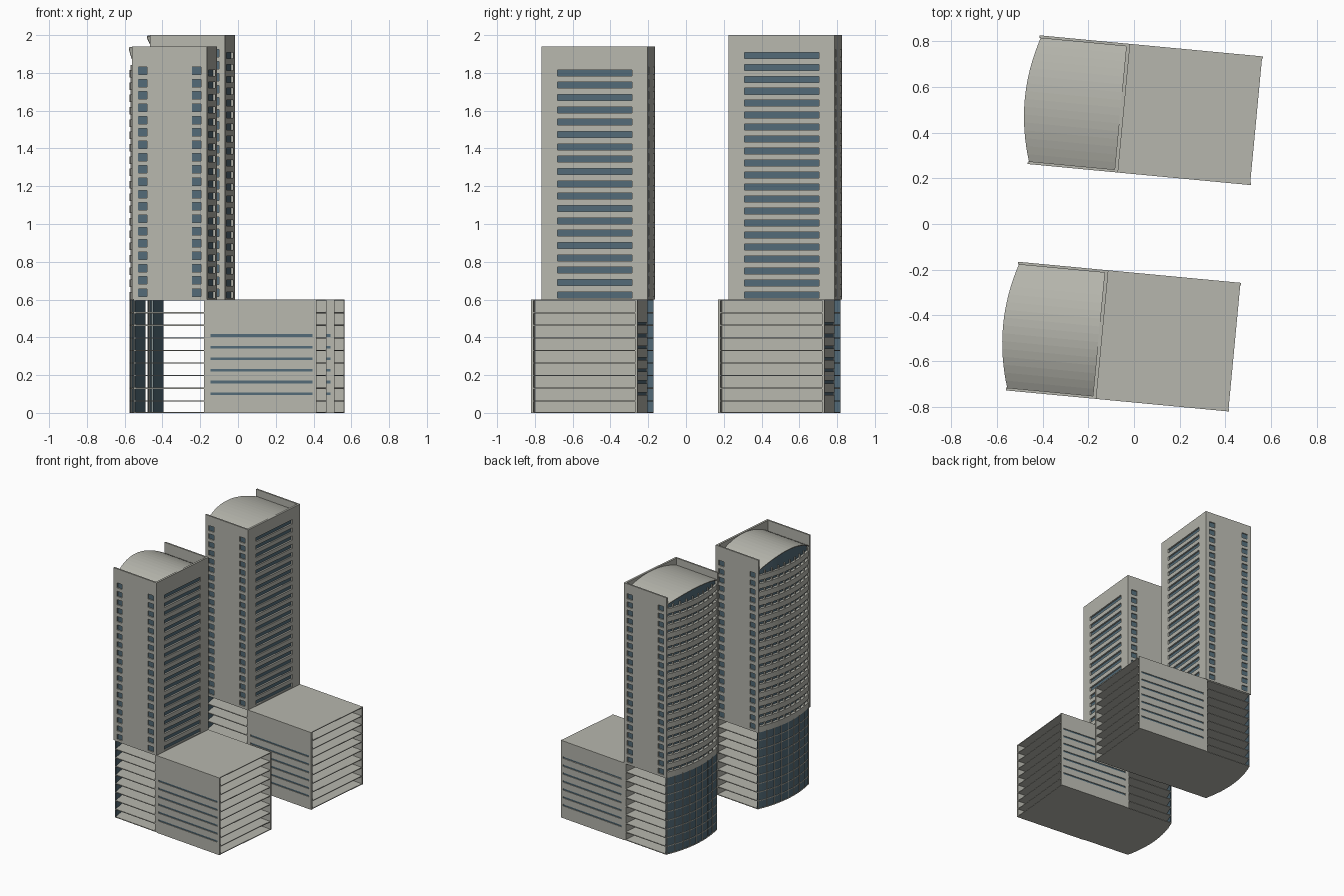
import bpy, bmesh, math
from mathutils import Vector

if "Cube" in bpy.data.objects:
    bpy.data.objects.remove(bpy.data.objects["Cube"])


def material(name, col):
    m = bpy.data.materials.new(name)
    m.diffuse_color = (*col, 1)
    m.use_nodes = True
    m.node_tree.nodes["Principled BSDF"].inputs["Base Color"].default_value = m.diffuse_color
    return m


CONCRETE = material("warm grey concrete", (0.47, 0.47, 0.42))
GLASS = material("blue grey glass", (0.085, 0.145, 0.185))

DEPTH, LEFT, RIGHT, BASE = 0.565, -0.397, 0.583, 0.6
STOREY = BASE / 9
MID = DEPTH / 2
N = 16


def arc_u(v):
    # bowed plan of the left facade
    return -0.382 - 0.048 * (1 - ((v - MID) / MID) ** 2)


def arc(off=0.0, v0=0.005, v1=DEPTH - 0.005):
    return [(arc_u(v) + off, v) for v in (v0 + (v1 - v0) * i / N for i in range(N + 1))]


def arc_band(off, thick):
    return arc(off) + arc(off + thick)[::-1]


def rect(u0, v0, u1, v1):
    return [(u0, v0), (u1, v0), (u1, v1), (u0, v1)]


def finish(bm, name, mats, place):
    me = bpy.data.meshes.new(name)
    bm.to_mesh(me)
    bm.free()
    for m in mats:
        me.materials.append(m)
    ob = bpy.data.objects.new(name, me)
    bpy.context.collection.objects.link(ob)
    ob.location = (*place, 0)
    ob.rotation_euler.z = math.radians(-5.4)
    return ob


def prisms(name, items, mat, place):
    # upright prisms, each given as (outline, bottom, top)
    bm = bmesh.new()
    for pts, z0, z1 in items:
        lo = [bm.verts.new((*p, z0)) for p in pts]
        hi = [bm.verts.new((*p, z1)) for p in pts]
        bm.faces.new(lo[::-1])
        bm.faces.new(hi)
        for i in range(len(pts)):
            j = (i + 1) % len(pts)
            bm.faces.new((lo[i], lo[j], hi[j], hi[i]))
    bmesh.ops.recalc_face_normals(bm, faces=bm.faces)
    return finish(bm, name, [mat], place)


def window_wall(name, p0, p1, z0, z1, spans, rows, thick, recess, place):
    # wall slab with recessed glazed openings where spans and rows cross
    p0, p1 = Vector((*p0, 0)), Vector((*p1, 0))
    length = (p1 - p0).length
    d = (p1 - p0) / length
    back = Vector((-d.y, d.x, 0)) * thick
    up = Vector((0, 0, 1))
    ss = sorted({0, length, *(s for r in spans for s in r)})
    zs = sorted({z0, z1, *(z for r in rows for z in r)})
    bm = bmesh.new()
    grid = [[bm.verts.new(p0 + d * s + up * z) for s in ss] for z in zs]
    openings = []
    for j in range(len(zs) - 1):
        for i in range(len(ss) - 1):
            f = bm.faces.new((grid[j][i], grid[j][i + 1], grid[j + 1][i + 1], grid[j + 1][i]))
            s, z = (ss[i] + ss[i + 1]) / 2, (zs[j] + zs[j + 1]) / 2
            if any(a < s < b for a, b in spans) and any(a < z < b for a, b in rows):
                openings.append(f)
    bm.normal_update()
    bmesh.ops.inset_individual(bm, faces=openings, thickness=0, depth=-recess)
    for f in openings:
        f.material_index = 1
    # ends, top, bottom and rear
    a, b = p0 + up * z0, p1 + up * z0
    c, e = p1 + up * z1, p0 + up * z1
    for quad in ((b, a, e, c), (a, b, b, a), (b, c, c, b), (c, e, e, c), (e, a, a, e)):
        rear = quad == (b, a, e, c)
        co = [q + back if rear or k > 1 else q for k, q in enumerate(quad)]
        if not rear:
            co.reverse()
        bm.faces.new([bm.verts.new(q) for q in co])
    return finish(bm, name, [CONCRETE, GLASS], place)


def strip(name, lower, upper, mat, thick, place):
    # sheet between two matching point rows
    bm = bmesh.new()
    lo = [bm.verts.new(p) for p in lower]
    hi = [bm.verts.new(p) for p in upper]
    for i in range(len(lo) - 1):
        bm.faces.new((lo[i], lo[i + 1], hi[i + 1], hi[i]))
    ob = finish(bm, name, [mat], place)
    mod = ob.modifiers.new("thickness", "SOLIDIFY")
    mod.thickness, mod.offset = thick, 0
    return ob


def mullions(off, depth, width, z0, z1, count):
    out = []
    for i in range(count + 1):
        v = 0.012 + (DEPTH - 0.024) * i / count
        u = arc_u(v) + off
        out.append((rect(u, v - width / 2, u + depth, v + width / 2), z0, z1))
    return out


def building(tag, place, top, floors, pitch):
    def n(part):
        return f"{tag}_{part}"

    # open floor plates of the base
    plate = arc(-0.003) + [(RIGHT - 0.003, DEPTH - 0.003), (RIGHT - 0.003, 0.003)]
    prisms(n("floor_plates"), [(plate, max(0, k * STOREY - 0.006), max(0.006, k * STOREY))
                               for k in range(10)], CONCRETE, place)
    prisms(n("base_inner_walls"), [(rect(-0.015, 0.004, 0, DEPTH - 0.004), 0, BASE - 0.001),
                                   (rect(RIGHT - 0.115, 0.01, RIGHT - 0.1, DEPTH - 0.01), 0, BASE - 0.001)],
           CONCRETE, place)

    # base side walls with ribbon windows
    def ribbons(count):
        return [(0.095 + 0.0615 * k, 0.109 + 0.0615 * k) for k in range(count)]
    window_wall(n("base_front_wall"), (0, 0), (RIGHT, 0), 0, BASE, [(0.02, 0.563)],
                ribbons(6), 0.012, 0.005, place)
    window_wall(n("base_back_wall"), (RIGHT, DEPTH), (0, DEPTH), 0, BASE, [(0.02, 0.563)],
                ribbons(7), 0.012, 0.005, place)

    # curved curtain wall of the base
    prisms(n("curtain_glass"), [(arc_band(0, 0.004), 0.004, BASE - 0.004)], GLASS, place)
    prisms(n("curtain_mullions"), mullions(-0.004, 0.006, 0.005, 0, BASE, 8), CONCRETE, place)

    # tower walls
    small = [(0.636 + pitch * k - 0.02, 0.636 + pitch * k + 0.02) for k in range(floors)]
    wide = [(0.625 + pitch * k - 0.016, 0.625 + pitch * k + 0.016) for k in range(floors)]
    columns = [(0.03, 0.08), (0.317, 0.367)]
    window_wall(n("tower_front_wall"), (LEFT, 0), (0, 0), BASE, top, columns, small, 0.012, 0.008, place)
    window_wall(n("tower_back_wall"), (0, DEPTH), (LEFT, DEPTH), BASE, top, columns, small, 0.012, 0.008, place)
    window_wall(n("tower_right_wall"), (0, 0), (0, DEPTH), BASE, top, [(0.085, 0.48)], wide, 0.016, 0.012, place)

    # curved balcony facade
    crown = BASE + pitch * floors
    prisms(n("balcony_glass"), [(arc_band(0.016, 0.004), BASE, crown)], GLASS, place)
    prisms(n("balcony_bands"), [(arc_band(-0.004, 0.022), BASE + pitch * k, BASE + pitch * k + 0.04)
                                for k in range(floors)], CONCRETE, place)
    prisms(n("balcony_posts"), mullions(0.002, 0.015, 0.008, BASE, crown, 9), CONCRETE, place)

    # vaulted roof and its glazed gable
    spring = crown + 0.006
    rise = top - 0.006 - spring

    def vault(v):
        return spring + rise * (1 - ((v - MID) / MID) ** 2)
    edge = arc(-0.006, 0.01, DEPTH - 0.01)
    strip(n("vaulted_roof"), [(u, v, vault(v)) for u, v in edge],
          [(-0.014, v, vault(v)) for u, v in edge], CONCRETE, 0.006, place)
    strip(n("gable_glass"), [(u + 0.02, v, crown - 0.03) for u, v in edge],
          [(u + 0.02, v, vault(v)) for u, v in edge], GLASS, 0.003, place)


building("front_block", (-0.165, -0.765), 1.94, 19, 0.0653)
building("rear_block", (-0.07, 0.225), 2.0, 21, 0.0634)
